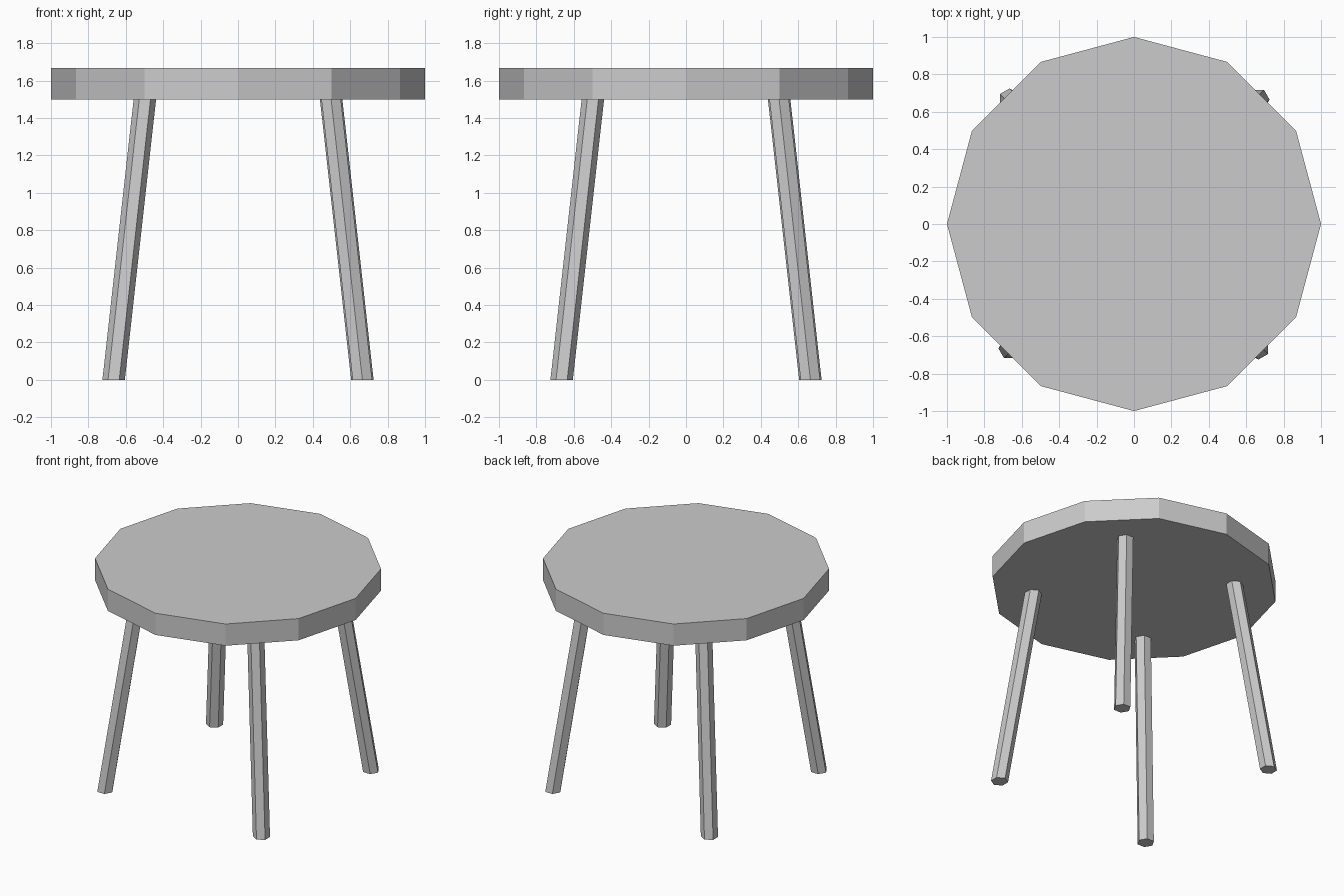
import bpy, bmesh
from math import pi, cos, sin
from mathutils import Vector, Matrix

if "Cube" in bpy.data.objects:
    bpy.data.objects.remove(bpy.data.objects["Cube"])

SEAT_BOTTOM, SEAT_TOP = 1.5, 1.667


def prism(name, sides, radius, bottom, top, turn=0.0):
    """Flat-ended prism running from the bottom centre to the top centre."""
    bm = bmesh.new()
    angles = [turn + 2 * pi * i / sides for i in range(sides)]
    rings = [[bm.verts.new(Vector(c) + Vector((radius * cos(a), radius * sin(a), 0)))
              for a in angles] for c in (bottom, top)]
    bm.faces.new(rings[0][::-1])
    bm.faces.new(rings[1])
    for i in range(sides):
        j = (i + 1) % sides
        bm.faces.new((rings[0][i], rings[0][j], rings[1][j], rings[1][i]))
    mesh = bpy.data.meshes.new(name)
    bm.to_mesh(mesh)
    bm.free()
    obj = bpy.data.objects.new(name, mesh)
    bpy.context.collection.objects.link(obj)
    return obj


# Twelve-sided seat
prism("seat", 12, 1.0, (0, 0, SEAT_BOTTOM), (0, 0, SEAT_TOP))

# Four splayed six-sided legs, each a quarter turn from the last
names = ("back_right_leg", "back_left_leg", "front_left_leg", "front_right_leg")
for i, name in enumerate(names):
    leg = prism(name, 6, 0.06, (0.665, 0.665, 0), (0.498, 0.498, SEAT_BOTTOM))
    leg.data.transform(Matrix.Rotation(i * pi / 2, 4, 'Z'))
